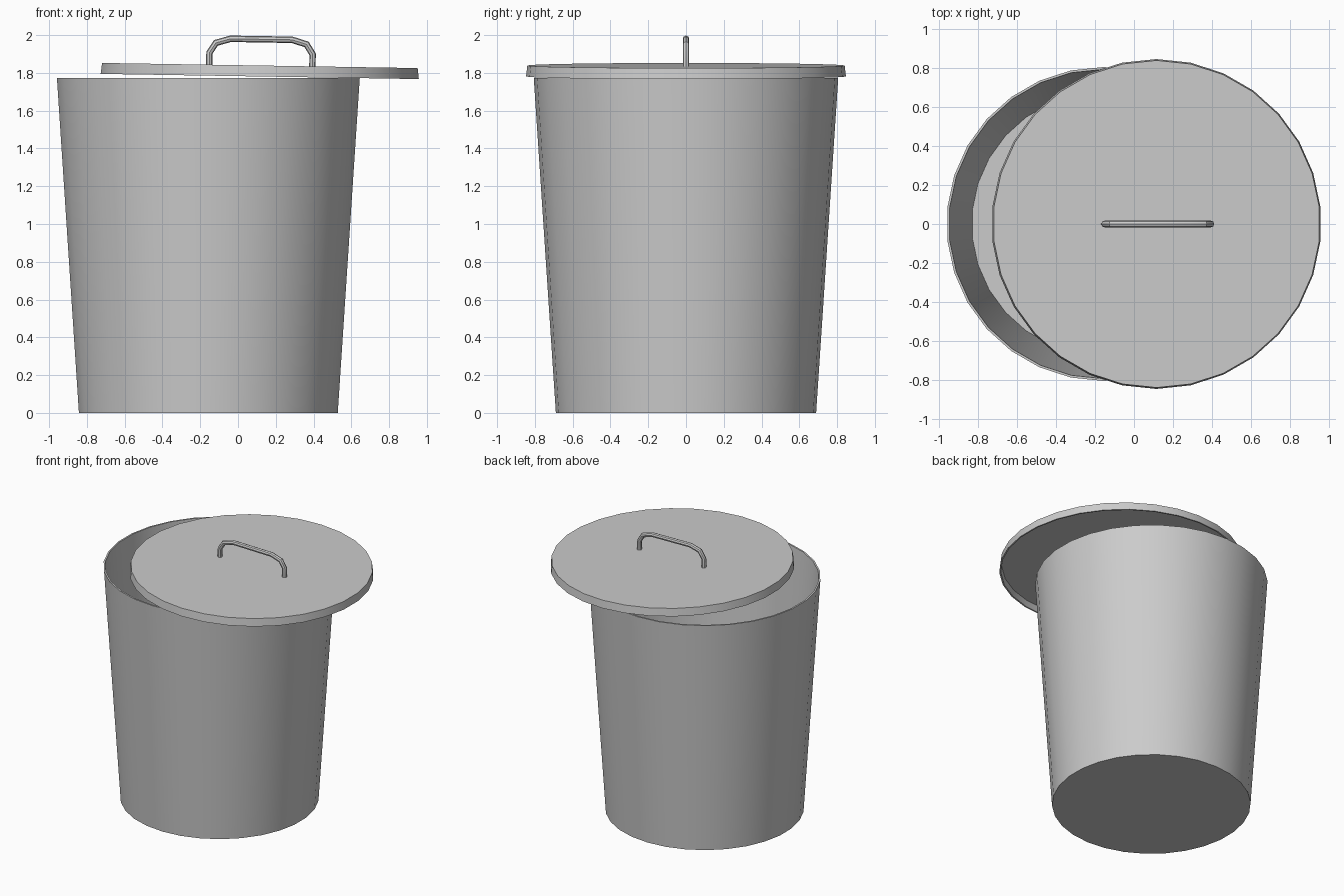
import bpy
import bmesh
from math import sin, cos, pi, radians
from mathutils import Vector

SIDES = 30

cube = bpy.data.objects.get("Cube")
if cube:
    bpy.data.objects.remove(cube, do_unlink=True)

grey = bpy.data.materials.new("grey metal")
grey.use_nodes = True
colour = (0.6, 0.6, 0.6, 1)
grey.diffuse_color = colour
grey.node_tree.nodes["Principled BSDF"].inputs["Base Color"].default_value = colour


def finish(bm, name):
    """Turn a bmesh into a smooth-shaded object with sharp rims."""
    bmesh.ops.recalc_face_normals(bm, faces=bm.faces[:])
    mesh = bpy.data.meshes.new(name)
    bm.to_mesh(mesh)
    bm.free()
    mesh.materials.append(grey)
    obj = bpy.data.objects.new(name, mesh)
    bpy.context.collection.objects.link(obj)
    bpy.ops.object.select_all(action="DESELECT")
    obj.select_set(True)
    bpy.context.view_layer.objects.active = obj
    bpy.ops.object.shade_smooth_by_angle(angle=radians(35))
    return obj


def skin(bm, rings):
    """Bridge successive vertex rings and cap both ends."""
    for a, b in zip(rings, rings[1:]):
        n = len(a)
        for i in range(n):
            j = (i + 1) % n
            bm.faces.new((a[i], a[j], b[j], b[i]))
    bm.faces.new(rings[0])
    bm.faces.new(rings[-1])


def turned(name, profile):
    """Closed vessel from (radius, height) points."""
    bm = bmesh.new()
    angles = [pi / 2 + 2 * pi * i / SIDES for i in range(SIDES)]
    skin(bm, [[bm.verts.new((r * cos(a), r * sin(a), z)) for a in angles]
              for r, z in profile])
    return finish(bm, name)


def tube(name, path, radius, sides=8):
    """Mitred round bar along a path in the xz plane."""
    bm = bmesh.new()
    points = [Vector((x, 0, z)) for x, z in path]
    across = Vector((0, 1, 0))
    rings = []
    for i, p in enumerate(points):
        before = (p - points[max(i - 1, 0)]).normalized()
        after = (points[min(i + 1, len(points) - 1)] - p).normalized()
        along = (before + after).normalized()
        stretch = 1 / along.dot(after if after.length else before)
        normal = across.cross(along) * stretch
        rings.append([bm.verts.new(p + radius * (normal * cos(t) + across * sin(t)))
                      for t in (2 * pi * k / sides for k in range(sides))])
    skin(bm, rings)
    return finish(bm, name)


# Tapered open bin with a thin wall and floor
bin_body = turned("bin_body", [(0.689, 0), (0.806, 1.772), (0.794, 1.772), (0.677, 0.012)])
bin_body.location.x = -0.157

# Shallow lid, hollow underneath, slid aside and slightly tilted
lid = turned("lid", [(0.84, 0.058), (0.847, 0), (0.836, 0), (0.829, 0.046)])
lid.location = (0.115, 0, 1.781)
lid.rotation_euler.y = radians(0.93)

# Arched handle fixed to the lid
half = [(0.273, 0.05), (0.273, 0.122), (0.24, 0.174), (0.163, 0.197)]
handle = tube("lid_handle", [(-x, z) for x, z in half] + half[::-1], 0.017)
handle.parent = lid
handle.location.x = 0.005
